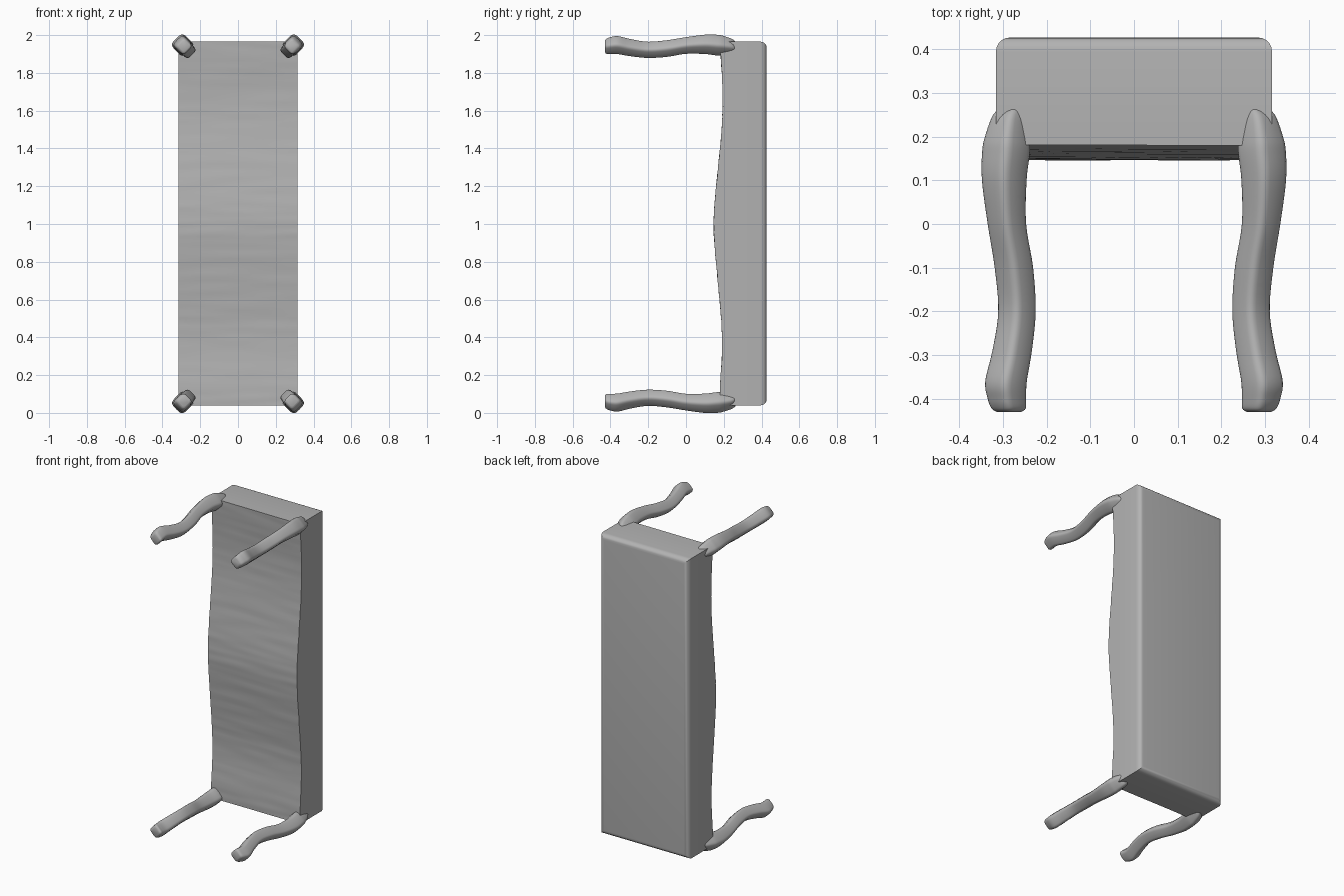
import bpy, bmesh, math
from mathutils import Vector, noise

if "Cube" in bpy.data.objects:
    bpy.data.objects.remove(bpy.data.objects["Cube"])

grey = bpy.data.materials.new("plain grey")
grey.diffuse_color = (0.45, 0.45, 0.45, 1)
grey.use_nodes = True
grey.node_tree.nodes["Principled BSDF"].inputs["Base Color"].default_value = grey.diffuse_color

HALF_X, Z0, Z1, BACK, SEAM = 0.316, 0.04, 1.965, 0.427, 0.23


def spline(pts, n):
    """Catmull-Rom interpolation through tuples, n steps per span."""
    p = [Vector(q) for q in [pts[0]] + pts + [pts[-1]]]
    out = []
    for i in range(1, len(p) - 2):
        a, b, c, d = p[i - 1:i + 3]
        for k in range(n):
            t = k / n
            out.append(0.5 * (2 * b + (c - a) * t + (2 * a - 5 * b + 4 * c - d) * t * t
                              + (3 * b - a - 3 * c + d) * t ** 3))
    return out + [p[-1]]


def finish(name, bm, angle):
    bmesh.ops.recalc_face_normals(bm, faces=bm.faces)
    me = bpy.data.meshes.new(name)
    bm.to_mesh(me)
    bm.free()
    me.materials.append(grey)
    ob = bpy.data.objects.new(name, me)
    bpy.context.collection.objects.link(ob)
    bpy.ops.object.select_all(action='DESELECT')
    ob.select_set(True)
    bpy.context.view_layer.objects.active = ob
    bpy.ops.object.shade_smooth_by_angle(angle=math.radians(angle))
    return ob


# Box body, open where the bowed panel meets it, rounded around the back rim
bm = bmesh.new()
bmesh.ops.create_cube(bm, size=1)
for v in bm.verts:
    v.co = (v.co.x * 2 * HALF_X, SEAM if v.co.y < 0 else BACK, Z0 if v.co.z < 0 else Z1)
bmesh.ops.delete(bm, geom=[f for f in bm.faces if f.normal.y < -0.9], context='FACES_ONLY')
rim = [e for e in bm.edges if all(v.co.y > SEAM + 0.1 for v in e.verts)]
bmesh.ops.bevel(bm, geom=rim, offset=0.032, segments=5, profile=0.5, affect='EDGES')
finish("bench_body", bm, 35)

# Bowed panel with faint crosswise ripples, and its side walls
bow = spline([(0.18, Z0), (0.18, 0.14), (0.191, 0.32), (0.186, 0.5), (0.166, 0.72), (0.15, 0.9),
              (0.147, 1.0), (0.152, 1.12), (0.17, 1.3), (0.189, 1.5), (0.194, 1.7),
              (0.184, 1.88), (0.18, Z1)], 10)
NX = 16
bm = bmesh.new()
rows = []
for y, z in bow:
    row = []
    for i in range(NX + 1):
        x = HALF_X * (2 * i / NX - 1)
        ripple = 0.0022 * noise.noise(Vector((x * 3, 0.3, z * 26)))
        row.append(bm.verts.new((x, y + ripple, z)))
    rows.append(row)
for r, s in zip(rows, rows[1:]):
    for i in range(NX):
        bm.faces.new((r[i], r[i + 1], s[i + 1], s[i]))
border = [e for e in bm.edges if e.is_boundary]
walls = bmesh.ops.extrude_edge_only(bm, edges=border)["geom"]
for v in walls:
    if isinstance(v, bmesh.types.BMVert):
        v.co.y = SEAM
finish("bowed_panel", bm, 40)

# Curved legs: rounded squares turned to the corner diagonal, lofted along y
# Each station: y, sideways offset of the centre, half thickness
stations = [(0.275, 0.268, 0.022), (0.25, 0.282, 0.034), (0.2, 0.29, 0.043), (0.165, 0.293, 0.046),
            (0.1, 0.297, 0.043), (0.0, 0.291, 0.037), (-0.1, 0.275, 0.037), (-0.2, 0.268, 0.036),
            (-0.29, 0.279, 0.038), (-0.36, 0.293, 0.040), (-0.4, 0.291, 0.037),
            (-0.422, 0.287, 0.033), (-0.43, 0.286, 0.024)]
path = spline(stations, 5)
SIDES = 24


def leg(name, sx, sz):
    bm = bmesh.new()
    rings = []
    for y, c, a in path:
        ring = []
        for k in range(SIDES):
            t = 2 * math.pi * k / SIDES
            u = math.copysign(abs(math.cos(t)) ** 0.5, math.cos(t)) * a
            w = math.copysign(abs(math.sin(t)) ** 0.5, math.sin(t)) * a
            dx, dz = (u + w) * math.sqrt(0.5), (u - w) * math.sqrt(0.5)
            ring.append(bm.verts.new((sx * (c + dx), y, 1.001 + sz * (c + 0.653 + dz))))
        rings.append(ring)
    for r, s in zip(rings, rings[1:]):
        for k in range(SIDES):
            j = (k + 1) % SIDES
            bm.faces.new((r[k], r[j], s[j], s[k]))
    bm.faces.new(rings[0])
    bm.faces.new(rings[-1])
    finish(name, bm, 50)


for sx, side in ((-1, "left"), (1, "right")):
    for sz, level in ((-1, "lower"), (1, "upper")):
        leg(f"{level}_{side}_leg", sx, sz)
